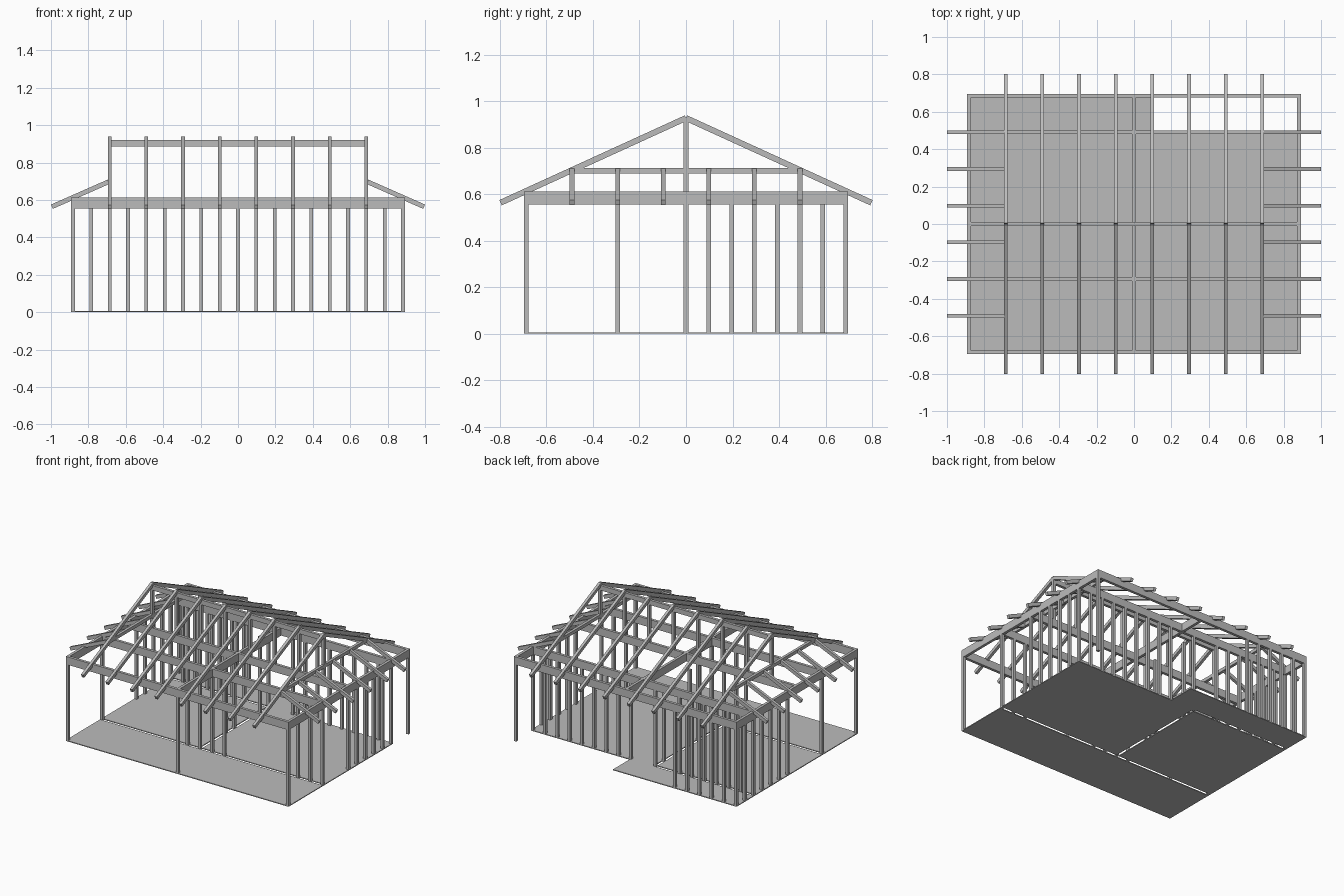
import bpy
import math
from mathutils import Vector

cube = bpy.data.objects.get("Cube")
if cube:
    bpy.data.objects.remove(cube, do_unlink=True)

grey = bpy.data.materials.new("timber_grey")
grey.use_nodes = True
COLOUR = (0.5, 0.5, 0.5, 1)
grey.diffuse_color = COLOUR
grey.node_tree.nodes["Principled BSDF"].inputs["Base Color"].default_value = COLOUR

T = 0.02        # timber thickness
GRID = 0.098    # stud spacing
BASE, TOP = 0.555, 0.612   # underside and top of the wall beams
X, Y = 9 * GRID, 7 * GRID  # centre lines of the outer walls


def box(name, low, high):
    """Box between two opposite corners."""
    low, high = Vector(low), Vector(high)
    bpy.ops.mesh.primitive_cube_add(size=1, location=(low + high) / 2)
    ob = bpy.context.object
    ob.name = name
    ob.scale = high - low
    ob.data.materials.append(grey)
    return ob


def post(name, x, y, z0=0.0, z1=BASE):
    h = T / 2
    return box(name, (x - h, y - h, z0), (x + h, y + h, z1))


def beam(name, x0, x1, y0, y1, z0=BASE, z1=TOP):
    """Level beam along a centre line, widened by half a timber."""
    h = T / 2
    return box(name, (x0 - h, y0 - h, z0), (x1 + h, y1 + h, z1))


def rafter(name, a, b, depth=0.025):
    """Sloping timber whose centre line runs from a to b."""
    a, b = Vector(a), Vector(b)
    d = b - a
    bpy.ops.mesh.primitive_cube_add(size=1, location=(a + b) / 2)
    ob = bpy.context.object
    ob.name = name
    ob.scale = (d.length, T, depth)
    ob.rotation_euler = (0, -math.asin(d.z / d.length), math.atan2(d.y, d.x))
    ob.data.materials.append(grey)


# Floor panels, parted along the wall lines
E = T / 2
wall_f, wall_b, wall_x = -3 * GRID, 5 * GRID, -GRID
for name, x0, x1, y0, y1 in (
        ("porch_floor", -X - E, X + E, -Y - E, wall_f - E),
        ("left_room_floor", wall_x + E, X + E, wall_f + E, wall_b + E),
        ("right_room_floor", -X - E, wall_x - E, wall_f + E, wall_b - E),
        ("back_floor", -X - E, GRID, wall_b + E, Y + E)):
    box(name, (x0, y0, 0), (x1, y1, 0.006))

# Studs, listed as grid steps along each wall
walls_along_x = {
    "porch_post": (-7, (-9, 0, 9)),
    "front_wall_stud": (-3, (-9, -2, -1, 0, 1, 7, 8, 9)),
    "inner_back_stud": (5, (-8, -7, -6, -5, -4, -3, *range(1, 10))),
    "back_wall_stud": (7, (*range(-9, -3), 9)),
}
for name, (row, steps) in walls_along_x.items():
    for i in steps:
        post(name, i * GRID, row * GRID)
walls_along_y = {
    "left_wall_stud": (9, range(0, 5)),
    "right_wall_stud": (-9, range(1, 7)),
    "partition_stud": (-1, (0, 1, 4, 5)),
}
for name, (column, steps) in walls_along_y.items():
    for i in steps:
        post(name, column * GRID, i * GRID)

# Wall beams
for name, y in (("front_eave_beam", -Y), ("front_wall_beam", wall_f),
                ("middle_beam", 0), ("inner_back_beam", wall_b),
                ("back_eave_beam", Y)):
    beam(name, -X, X, y, y)
for name, x in (("right_end_beam", -X), ("cross_beam", 0), ("left_end_beam", X)):
    beam(name, x, x, -Y, Y)

# Main roof: ridge, rafter pairs and king posts
beam("ridge_beam", -7 * GRID, 7 * GRID, 0, 0, 0.885, 0.92)
for i in range(-7, 8, 2):
    x = i * GRID
    post("king_post", x, 0, TOP, 0.915)
    for s in (-1, 1):
        rafter("main_rafter", (x, 0, 0.927), (x, s * 0.797, 0.563))

# End roofs: collar ties carrying short rafters
for s in (-1, 1):
    x = s * 7 * GRID
    beam("collar_tie", x, x, -5 * GRID, 5 * GRID, 0.688, 0.712)
    for i in range(-5, 6, 2):
        rafter("end_rafter", (x, i * GRID, 0.7), (s * 0.995, i * GRID, 0.564))
